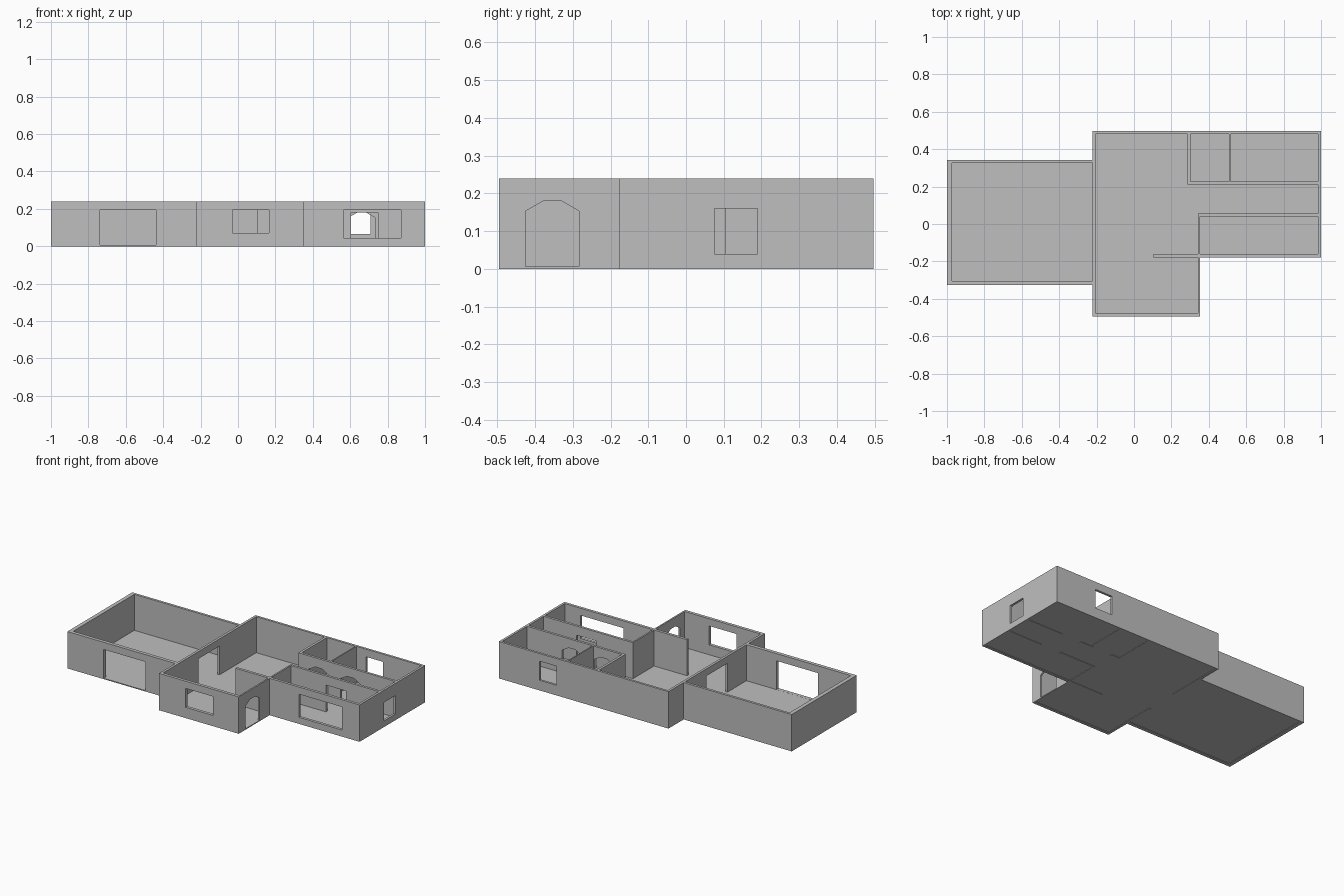
import bpy
import bmesh

cube = bpy.data.objects.get("Cube")
if cube:
    bpy.data.objects.remove(cube, do_unlink=True)

WALL_TOP = 0.24
FLOOR = 0.006

grey = bpy.data.materials.new("plain grey")
grey.use_nodes = True
grey.diffuse_color = (0.52, 0.52, 0.52, 1)
grey.node_tree.nodes["Principled BSDF"].inputs["Base Color"].default_value = (0.52, 0.52, 0.52, 1)


def prism(name, outline, offset):
    """Closed solid: a 3D outline swept along an offset vector."""
    bm = bmesh.new()
    base = bm.faces.new([bm.verts.new(p) for p in outline])
    swept = bmesh.ops.extrude_face_region(bm, geom=[base])["geom"]
    bmesh.ops.translate(bm, vec=offset,
                        verts=[v for v in swept if isinstance(v, bmesh.types.BMVert)])
    bmesh.ops.recalc_face_normals(bm, faces=bm.faces)
    mesh = bpy.data.meshes.new(name)
    bm.to_mesh(mesh)
    bm.free()
    mesh.materials.append(grey)
    obj = bpy.data.objects.new(name, mesh)
    bpy.context.collection.objects.link(obj)
    return obj


def plan(name, points, bottom, top):
    return prism(name, [(x, y, bottom) for x, y in points], (0, 0, top - bottom))


def rect(x0, x1, y0, y1):
    return [(x0, y0), (x1, y0), (x1, y1), (x0, y1)]


def cut(target, cutter):
    cutter.hide_render = True
    mod = target.modifiers.new("cut", "BOOLEAN")
    mod.operation = "DIFFERENCE"
    mod.solver = "EXACT"
    mod.object = cutter
    bpy.context.view_layer.objects.active = target
    bpy.ops.object.modifier_apply(modifier=mod.name)
    bpy.data.objects.remove(cutter, do_unlink=True)


def opening(axis, wall, a, b, bottom, top, arched=False):
    """Cut a hole through the wall lying at the given place on an axis."""
    shape = [(a, bottom), (b, bottom), (b, top), (a, top)]
    if arched:
        inset = (b - a) / 3
        spring = top - 0.027
        shape[2:] = [(b, spring), (b - inset, top), (a + inset, top), (a, spring)]
    depth = 0.06
    if axis == "y":
        outline = [(u, wall - depth / 2, z) for u, z in shape]
        offset = (0, depth, 0)
    else:
        outline = [(wall - depth / 2, u, z) for u, z in shape]
        offset = (depth, 0, 0)
    cut(walls, prism("cutter", outline, offset))


# House outline: garage, main block and projecting front room
footprint = [(-1, -0.327), (-0.222, -0.327), (-0.222, -0.495), (0.352, -0.495),
             (0.352, -0.178), (1, -0.178), (1, 0.497), (-0.222, 0.497),
             (-0.222, 0.341), (-1, 0.341)]
walls = plan("walls", footprint, 0, WALL_TOP)

# Rooms hollowed out, leaving the outer walls and partitions
living_hall = [(-0.206, -0.475), (0.342, -0.475), (0.342, -0.178), (0.105, -0.178),
               (0.105, -0.16), (0.342, -0.16), (0.342, 0.057), (0.985, 0.057),
               (0.985, 0.212), (0.286, 0.212), (0.286, 0.482), (-0.206, 0.482)]
rooms = [living_hall,
         rect(-0.974, -0.222, -0.304, 0.325),
         rect(0.302, 0.508, 0.228, 0.482),
         rect(0.516, 0.985, 0.228, 0.482),
         rect(0.352, 0.985, -0.16, 0.041)]
for room in rooms:
    cut(walls, plan("cutter", room, -0.1, 0.4))

# Windows
opening("y", -0.485, -0.03, 0.166, 0.07, 0.193)
opening("y", -0.17, 0.563, 0.872, 0.043, 0.193)
opening("y", 0.49, 0.584, 0.708, 0.066, 0.19)
opening("x", 0.99, 0.075, 0.19, 0.04, 0.16)

# Outer doors
opening("y", -0.315, -0.738, -0.438, FLOOR, 0.193)
opening("x", 0.347, -0.425, -0.283, FLOOR, 0.18, arched=True)

# Inner doors
opening("x", -0.214, -0.11, 0.105, -0.01, 0.193)
opening("y", 0.049, 0.604, 0.749, -0.01, 0.18)
for left in (0.36, 0.59):
    opening("y", 0.22, left, left + 0.143, -0.01, 0.18, arched=True)

# Thin floor set just above the wall feet, with its rim buried in the walls
slab = [(-0.99, -0.317), (-0.214, -0.317), (-0.214, -0.485), (0.347, -0.485),
        (0.347, -0.169), (0.99, -0.169), (0.99, 0.489), (-0.214, 0.489),
        (-0.214, 0.333), (-0.99, 0.333)]
plan("floor", slab, 0.003, FLOOR - 0.0005)
